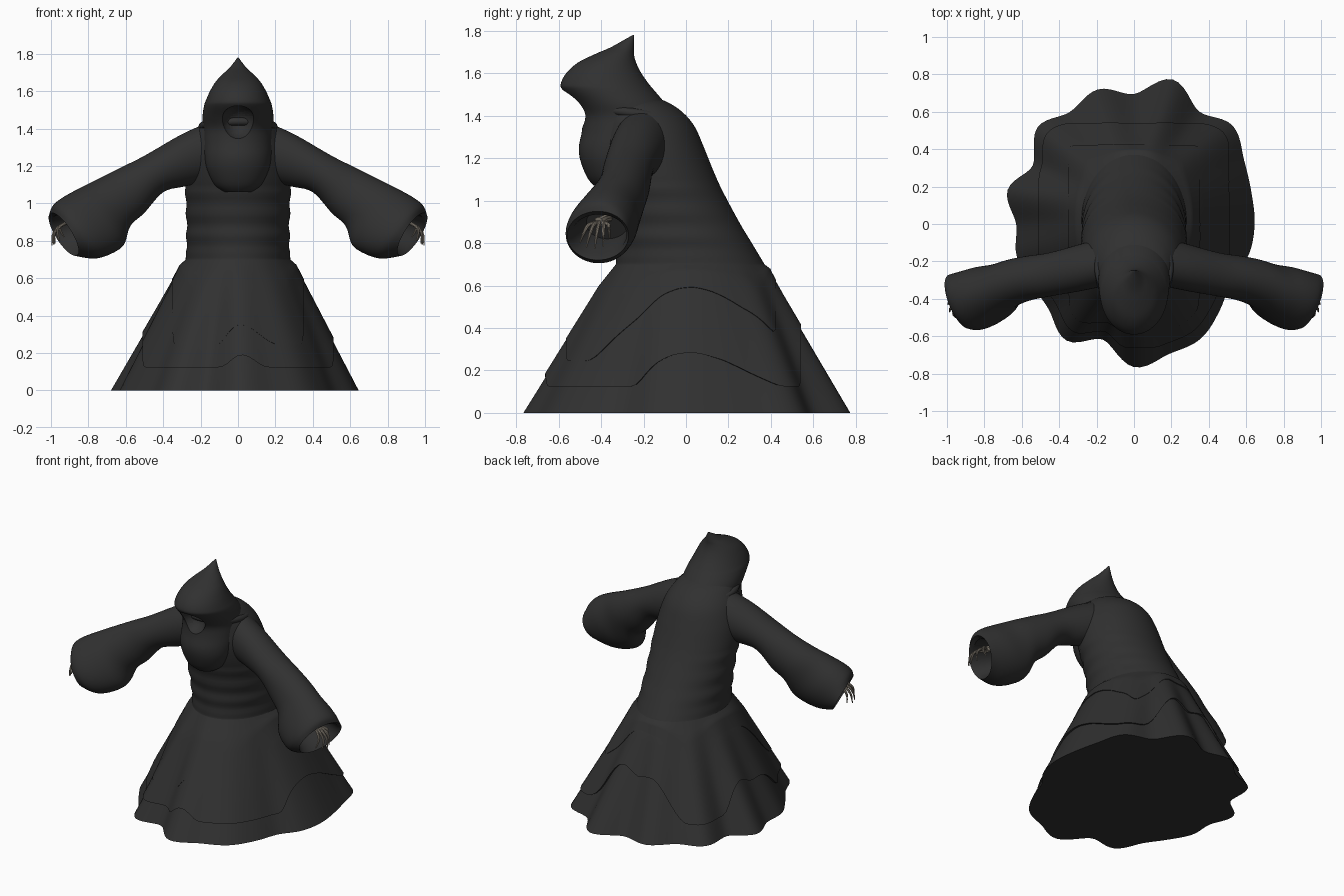
import bpy, bmesh, math
from mathutils import Vector

if "Cube" in bpy.data.objects:
    bpy.data.objects.remove(bpy.data.objects["Cube"], do_unlink=True)


def material(name, rgb):
    m = bpy.data.materials.new(name)
    m.use_nodes = True
    m.diffuse_color = (*rgb, 1)
    node = m.node_tree.nodes["Principled BSDF"]
    node.inputs["Base Color"].default_value = (*rgb, 1)
    node.inputs["Roughness"].default_value = 0.9
    return m


CLOTH = material("black cloth", (0.03, 0.03, 0.03))
BONE = material("grey bone", (0.25, 0.22, 0.18))
N = 144


def smooth(ob, degrees=40):
    bpy.ops.object.select_all(action="DESELECT")
    ob.select_set(True)
    bpy.context.view_layer.objects.active = ob
    bpy.ops.object.shade_smooth_by_angle(angle=math.radians(degrees))


def loft(name, rings, mat=CLOTH, caps=True):
    """Skin a stack of closed rings."""
    bm = bmesh.new()
    rows = [[bm.verts.new(p) for p in ring] for ring in rings]
    n = len(rows[0])
    for a, b in zip(rows, rows[1:]):
        for i in range(n):
            j = (i + 1) % n
            bm.faces.new((a[i], a[j], b[j], b[i]))
    if caps:
        bm.faces.new(rows[0])
        bm.faces.new(rows[-1])
    bmesh.ops.recalc_face_normals(bm, faces=bm.faces)
    me = bpy.data.meshes.new(name)
    bm.to_mesh(me)
    bm.free()
    me.materials.append(mat)
    ob = bpy.data.objects.new(name, me)
    bpy.context.collection.objects.link(ob)
    smooth(ob)
    return ob


def cubic(a, b, c, d, t):
    return b + 0.5 * t * (c - a + t * (2*a - 5*b + 4*c - d + t * (3*(b - c) + d - a)))


def spline(rows, steps):
    """Smoothly fill in between rows of numbers."""
    out = []
    for k in range(len(rows) - 1):
        q = [rows[min(max(k + o, 0), len(rows) - 1)] for o in (-1, 0, 1, 2)]
        out += [[cubic(*v, s / steps) for v in zip(*q)] for s in range(steps)]
    return out + [list(rows[-1])]


def angles(n):
    return [2 * math.pi * i / n for i in range(n)]


def oval(z, front, back, rx, n=N):
    mid, ry = (front + back) / 2, (back - front) / 2
    return [Vector((rx * math.cos(a), mid + ry * math.sin(a), z)) for a in angles(n)]


# Skirt: folded hem contour (radius every 15 degrees) blending into an oval waist
HEM = [.645, .65, .68, .745, .695, .8, .695, .745, .69, .73, .625, .70,
       .63, .65, .635, .645, .72, .64, .765, .72, .71, .65, .6, .635]
WAIST_Z = 0.7
waist = oval(WAIST_Z, -.33, .37, .28)
hem = []
for i, a in enumerate(angles(N)):
    k, t = divmod(i * 24 / N, 1)
    r = cubic(*[HEM[(int(k) + o) % 24] for o in (-1, 0, 1, 2)], t)
    hem.append(Vector((r * math.cos(a), r * math.sin(a), 0)))

# Torso rows: height, front, back, half width
torso = [(.7, -.33, .37, .28), (.8, -.33, .31, .275), (.9, -.34, .25, .275),
         (1.05, -.37, .17, .28), (1.15, -.40, .125, .28), (1.25, -.42, .085, .27),
         (1.35, -.42, .04, .24), (1.42, -.42, -.02, .2), (1.47, -.4, -.1, .15),
         (1.5, -.36, -.2, .06)]
rings = [[h.lerp(w, s / 12) for h, w in zip(hem, waist)] for s in range(12)]
for z, f, b, rx in spline(torso, 6):
    fold = .004 * math.sin(z * 55) if .75 < z < 1.1 else 0
    rings.append(oval(z, f - fold, b, rx + fold))
loft("robe", rings)


# Square overskirts: each ends where the skirt leaves a square outline
def overskirt(name, half, front, back, low, lift):
    ends = []
    for h, w in zip(hem, waist):
        t = 1 - low / WAIST_Z
        for s in range(200):
            p = h.lerp(w, s / 200)
            if abs(p.x) < half and front < p.y < back:
                t = s / 200
                break
        ends.append(max(t, low / WAIST_Z))
    ends = [(ends[i - 1] + 2 * ends[i] + ends[(i + 1) % N]) / 4 for i in range(N)]
    rows = []
    for s in range(11):
        ring = []
        for h, w, e in zip(hem, waist, ends):
            out = Vector((w.x, w.y, 0.1)).normalized()
            ring.append(h.lerp(w, 1 + (e - 1) * s / 10) + out * lift * min(1, s / 3))
        rows.append(ring)
    rows.append([h.lerp(w, e) * .98 + Vector((0, 0, .01)) for h, w, e in zip(hem, waist, ends)])
    loft(name, rows, caps=False)


overskirt("lower_overskirt", .5, -.65, .53, .12, .012)
overskirt("upper_overskirt", .34, -.55, .41, .24, .016)

# Hood with the chest drape hanging below it
hood_rows = [(1.06, -.42, -.3, .07), (1.1, -.46, -.25, .125), (1.18, -.495, -.2, .165),
             (1.25, -.505, -.15, .18), (1.33, -.49, -.1, .185), (1.4, -.49, -.06, .187),
             (1.46, -.525, -.1, .19), (1.52, -.58, -.15, .182), (1.55, -.59, -.175, .172),
             (1.6, -.565, -.21, .15), (1.65, -.51, -.235, .12), (1.69, -.43, -.245, .083),
             (1.72, -.36, -.245, .05), (1.75, -.305, -.245, .025), (1.78, -.252, -.245, .003)]
hood = loft("hood", [oval(*r, n=72) for r in spline(hood_rows, 4)])

# Face hollow cut into the hood
bpy.ops.mesh.primitive_uv_sphere_add(segments=40, ring_count=24, location=(0, -.55, 1.43))
cutter = bpy.context.object
cutter.scale = (.095, .13, .095)
cutter.data.materials.append(CLOTH)
cutter.hide_render = True
cut = hood.modifiers.new("face_hollow", "BOOLEAN")
cut.operation, cut.object, cut.solver = "DIFFERENCE", cutter, "EXACT"
bpy.context.view_layer.objects.active = hood
bpy.ops.object.modifier_apply(modifier=cut.name)
bpy.data.objects.remove(cutter, do_unlink=True)
smooth(hood)

# Collar roll where the hood meets the shoulders
bpy.ops.mesh.primitive_torus_add(major_radius=.19, minor_radius=.022, major_segments=64,
                                 minor_segments=12, location=(0, -.23, 1.41),
                                 rotation=(math.radians(-8), 0, 0))
collar = bpy.context.object
collar.name = "collar"
collar.scale.y = 1.05
collar.data.materials.append(CLOTH)
smooth(collar)

# Sleeve rows: top x, top z, bottom x, bottom z, middle y, half depth, skew
SLEEVE = [(.14, 1.44, .15, 1.12, -.2, .13, 0), (.30, 1.37, .29, 1.09, -.235, .125, 0),
          (.50, 1.255, .40, 1.06, -.27, .117, 0), (.63, 1.19, .50, .95, -.29, .12, 0),
          (.75, 1.13, .575, .88, -.32, .13, 0), (.85, 1.08, .61, .78, -.36, .145, .01),
          (.94, 1.03, .68, .73, -.39, .16, .02), (.985, .99, .77, .705, -.41, .157, .04),
          (.995, .95, .87, .72, -.415, .145, .05)]
LINING = [(.97, .935, .85, .745, -.41, .13, .05), (.8, .97, .7, .82, -.37, .1, .02)]
# Finger tips: x, y, z
TIPS = [(.955, -.5, .80), (.985, -.47, .78), (.995, -.43, .775), (.98, -.39, .785),
        (.93, -.36, .82)]


def sleeve_ring(row, side):
    tx, tz, bx, bz, y, depth, skew = row
    ring = []
    for a in angles(48):
        u, v = math.cos(a), math.sin(a)
        x = (tx + bx) / 2 + u * (tx - bx) / 2 + skew * v
        ring.append((side * x, y + depth * v, (tz + bz) / 2 + u * (tz - bz) / 2))
    return ring


def bone(name, points, radii, side):
    path = spline([(*p, r) for p, r in zip(points, radii)], 4)
    rings = []
    for i, (x, y, z, r) in enumerate(path):
        a, b = path[max(i - 1, 0)], path[min(i + 1, len(path) - 1)]
        turn = Vector((b[0] - a[0], b[1] - a[1], b[2] - a[2])).to_track_quat("Z", "Y")
        ring = [Vector((x, y, z)) + turn @ Vector((r * math.cos(t), r * math.sin(t), 0))
                for t in angles(8)]
        rings.append([(side * p.x, p.y, p.z) for p in ring])
    loft(name, rings, BONE)


for side, label in ((1, "left"), (-1, "right")):
    rows = spline(SLEEVE, 5) + LINING
    loft(label + "_sleeve", [sleeve_ring(r, side) for r in rows])
    bone(label + "_wrist", [(.74, -.36, .92), (.85, -.385, .915), (.90, -.41, .9)],
         [.02, .017, .024], side)
    for i, (x, y, z) in enumerate(TIPS):
        knuckle = (.935, -.455 + .022 * i, .888)
        middle = ((knuckle[0] + x) / 2 + .02, (knuckle[1] + y) / 2, (knuckle[2] + z) / 2 + .012)
        bone(f"{label}_finger_{i + 1}", [(.885, -.405, .9), knuckle, middle, (x, y, z)],
             [.009, .009, .0075, .003], side)
